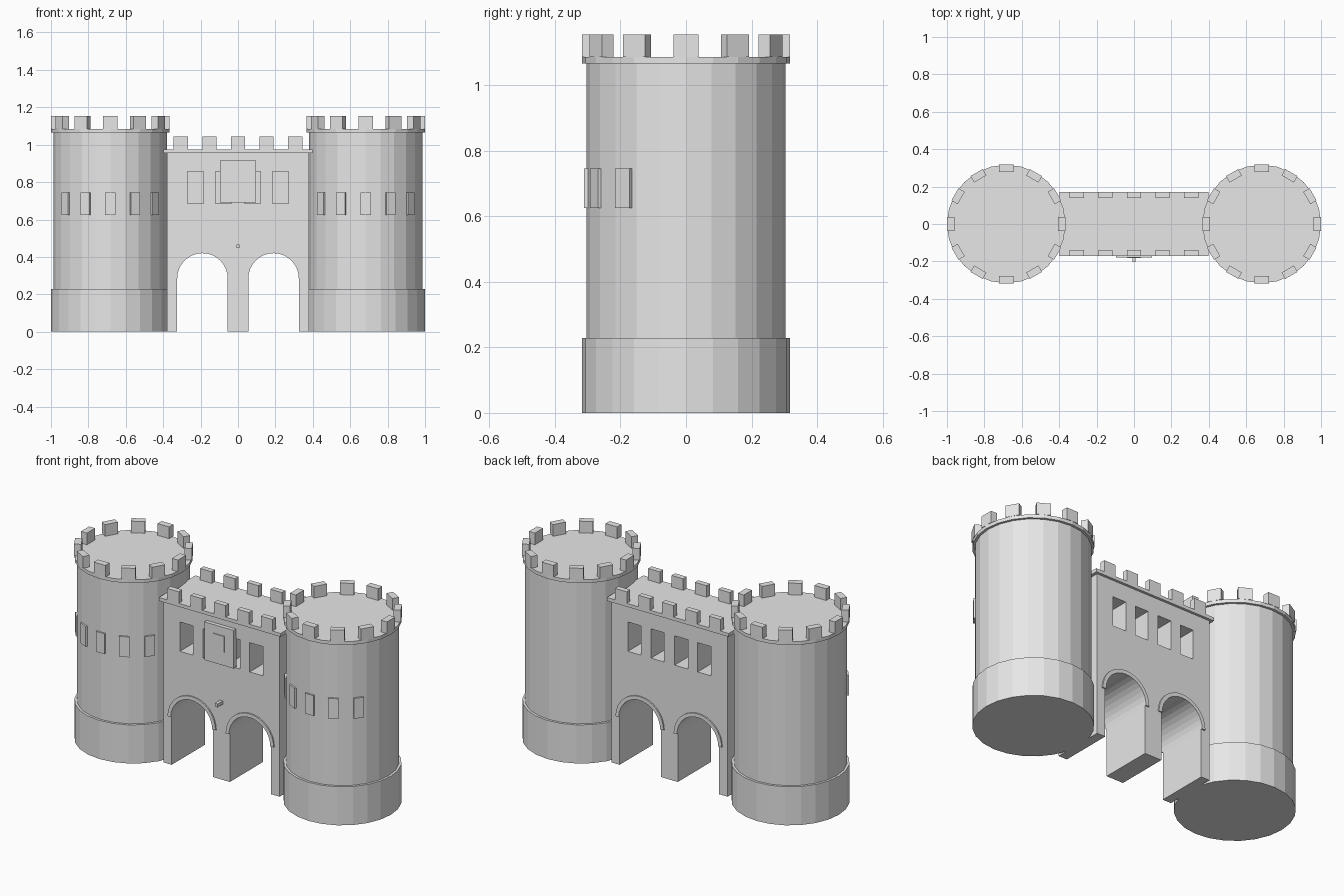
import bpy, bmesh
from math import sin, cos, pi, radians
from mathutils import Matrix, Vector

if "Cube" in bpy.data.objects:
    bpy.data.objects.remove(bpy.data.objects["Cube"], do_unlink=True)

stone = bpy.data.materials.new("stone_grey")
stone.use_nodes = True
COLOR = (0.8, 0.8, 0.8, 1)
stone.diffuse_color = COLOR
stone.node_tree.nodes["Principled BSDF"].inputs["Base Color"].default_value = COLOR


def finish(name, bm):
    bmesh.ops.recalc_face_normals(bm, faces=bm.faces[:])
    mesh = bpy.data.meshes.new(name)
    bm.to_mesh(mesh)
    bm.free()
    mesh.materials.append(stone)
    obj = bpy.data.objects.new(name, mesh)
    bpy.context.collection.objects.link(obj)
    return obj


def add_box(bm, low, high, turn=Matrix()):
    low, high = Vector(low), Vector(high)
    size = Matrix.Diagonal((*(high - low), 1))
    bmesh.ops.create_cube(bm, size=1, matrix=turn @ Matrix.Translation((low + high) / 2) @ size)


def box(name, low, high):
    bm = bmesh.new()
    add_box(bm, low, high)
    return finish(name, bm)


def extrude_outline(name, points, y0, y1):
    """Closed x-z outline pushed along y."""
    bm = bmesh.new()
    face = bm.faces.new([bm.verts.new((x, y0, z)) for x, z in points])
    moved = bmesh.ops.extrude_face_region(bm, geom=[face], use_keep_orig=True)["geom"]
    verts = [v for v in moved if isinstance(v, bmesh.types.BMVert)]
    bmesh.ops.translate(bm, verts=verts, vec=(0, y1 - y0, 0))
    return finish(name, bm)


def arc(cx, cz, r, steps=16):
    """Half circle from left to right over the top."""
    return [(cx - r * cos(pi * i / steps), cz + r * sin(pi * i / steps)) for i in range(steps + 1)]


# Round towers: stepped wall, flat roof, battlements and window plates
TOWER_X, WALL_R, RIM_R = 0.683, 0.303, 0.317
BASE_TOP, WALL_TOP, ROOF = 0.228, 1.065, 1.085
PROFILE = [(RIM_R, 0), (RIM_R, BASE_TOP), (WALL_R, BASE_TOP),
           (WALL_R, WALL_TOP), (RIM_R, WALL_TOP), (RIM_R, ROOF)]
SIDES = 24

for side, sx in (("left", 1), ("right", -1)):
    place = Matrix.Translation((sx * TOWER_X, 0, 0))
    bm = bmesh.new()
    rings = []
    for r, z in PROFILE:
        rings.append([bm.verts.new(place @ Vector((r * cos(2 * pi * i / SIDES),
                                                   r * sin(2 * pi * i / SIDES), z)))
                      for i in range(SIDES)])
    for lower, upper in zip(rings, rings[1:]):
        for i in range(SIDES):
            j = (i + 1) % SIDES
            bm.faces.new((lower[i], lower[j], upper[j], upper[i]))
    bm.faces.new(rings[0])
    bm.faces.new(rings[-1])
    finish(side + "_tower", bm)

    bm = bmesh.new()
    for i in range(12):
        turn = place @ Matrix.Rotation(i * pi / 6, 4, "Z")
        add_box(bm, (0.278, -0.038, ROOF), (RIM_R, 0.038, 1.154), turn)
    finish(side + "_tower_battlements", bm)

    bm = bmesh.new()
    for i in range(-2, 3):
        turn = place @ Matrix.Rotation(radians(25.7 * i), 4, "Z")
        add_box(bm, (-0.028, -0.311, 0.625), (0.028, -0.285, 0.745), turn)
    finish(side + "_tower_windows", bm)

# Gatehouse wall with two arched passages
HALF, FRONT, SPRING, ARCH_R, ARCH_X = 0.38, 0.155, 0.285, 0.135, 0.19
outline = [(-HALF, 0)]
for cx in (-ARCH_X, ARCH_X):
    outline += [(cx - ARCH_R, 0)] + arc(cx, SPRING, ARCH_R) + [(cx + ARCH_R, 0)]
outline += [(HALF, 0), (HALF, 0.957), (-HALF, 0.957)]
wall = extrude_outline("gatehouse_wall", outline, -FRONT, FRONT)

# Deep window recesses, front and back
bm = bmesh.new()
for face in (-1, 1):
    for x in (-0.228, -0.077, 0.077, 0.228):
        ys = sorted((face * 0.02, face * 0.2))
        add_box(bm, (x - 0.043, ys[0], 0.685), (x + 0.043, ys[1], 0.858))
cutter = finish("window_cutter", bm)
cutter.hide_render = True
cut = wall.modifiers.new("windows", "BOOLEAN")
cut.operation, cut.solver, cut.object = "DIFFERENCE", "EXACT", cutter
bpy.context.view_layer.update()
cut_mesh = bpy.data.meshes.new_from_object(wall.evaluated_get(bpy.context.evaluated_depsgraph_get()))
wall.modifiers.clear()
wall.data = cut_mesh
bpy.data.objects.remove(cutter, do_unlink=True)

# Raised mouldings around the arches
for face, sy in (("front", -1), ("back", 1)):
    for side, cx in (("left", ARCH_X), ("right", -ARCH_X)):
        ring = arc(cx, SPRING, ARCH_R) + arc(cx, SPRING, ARCH_R + 0.022)[::-1]
        extrude_outline(f"{face}_{side}_arch_moulding", ring, sy * (FRONT - 0.005), sy * (FRONT + 0.008))

# Gatehouse roof slab and battlements
box("gatehouse_roof", (-0.398, -0.17, 0.955), (0.398, 0.17, 0.975))
bm = bmesh.new()
for i in range(-2, 3):
    for y in (-0.17, 0.138):
        add_box(bm, (i * 0.153 - 0.038, y, 0.975), (i * 0.153 + 0.038, y + 0.032, 1.043))
finish("gatehouse_battlements", bm)

# Front panel with a small plate, and the bracket between the arches
box("front_panel", (-0.095, -0.178, 0.69), (0.095, -0.15, 0.915))
box("panel_plate", (-0.038, -0.183, 0.77), (0.038, -0.177, 0.865))
box("front_bracket", (-0.009, -0.203, 0.447), (0.009, -0.15, 0.467))
